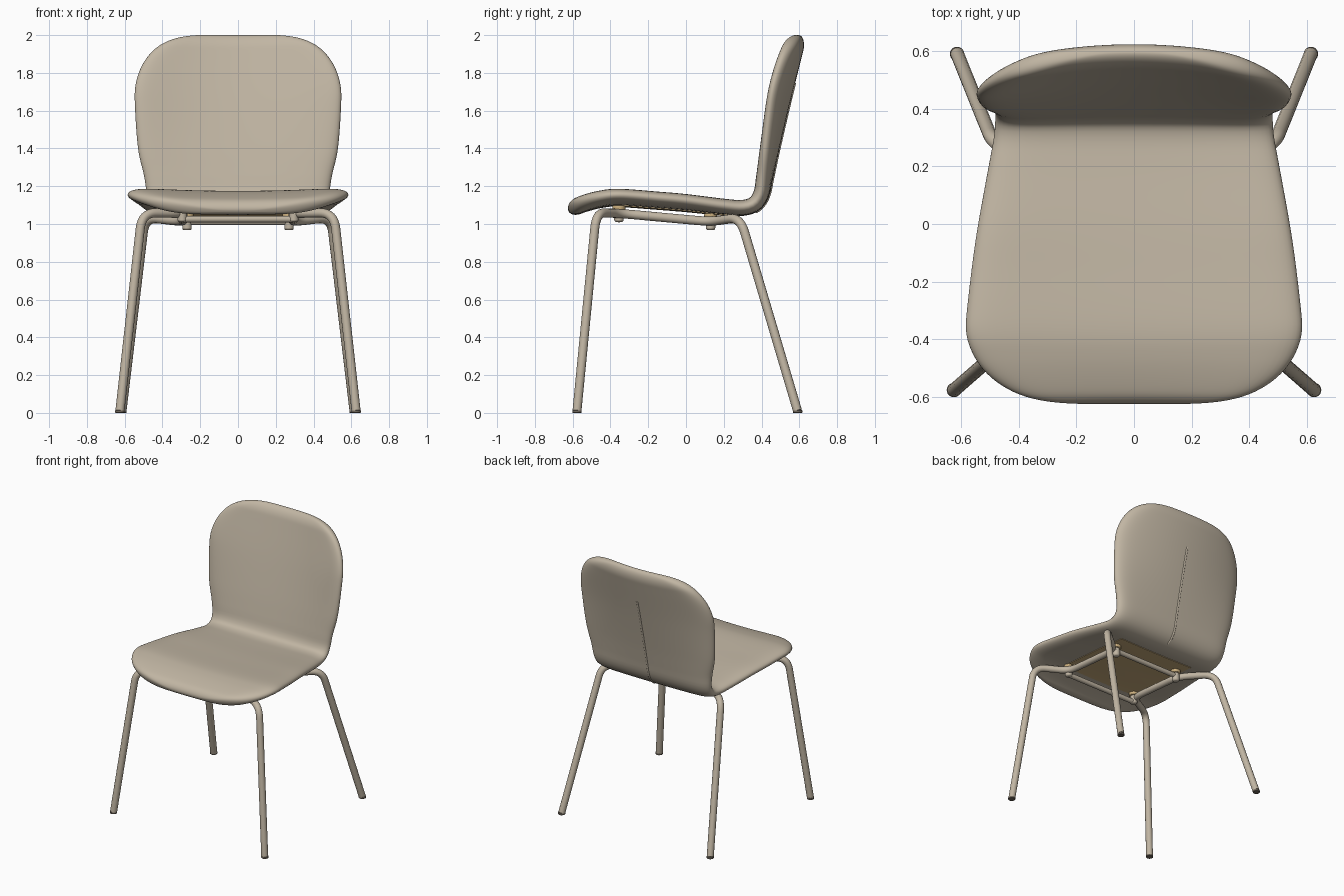
import bpy, bmesh, math
from mathutils import Vector

if "Cube" in bpy.data.objects:
    bpy.data.objects.remove(bpy.data.objects["Cube"])


def material(name, rgb):
    m = bpy.data.materials.new(name)
    m.diffuse_color = (*rgb, 1)
    m.use_nodes = True
    m.node_tree.nodes["Principled BSDF"].inputs["Base Color"].default_value = m.diffuse_color
    return m


BEIGE = material("warm beige", (0.535, 0.467, 0.368))
WOOD = material("tan wood", (0.60, 0.43, 0.21))
DARK = material("dark glide", (0.16, 0.135, 0.105))


def mesh_object(name, verts, faces, mat, angle=40):
    me = bpy.data.meshes.new(name)
    me.from_pydata(verts, [], faces)
    bm = bmesh.new()
    bm.from_mesh(me)
    bmesh.ops.recalc_face_normals(bm, faces=bm.faces)
    bm.to_mesh(me)
    bm.free()
    ob = bpy.data.objects.new(name, me)
    bpy.context.collection.objects.link(ob)
    me.materials.append(mat)
    finish(ob, angle)
    return ob


def finish(ob, angle=40):
    bpy.ops.object.select_all(action='DESELECT')
    ob.select_set(True)
    bpy.context.view_layer.objects.active = ob
    bpy.ops.object.shade_smooth_by_angle(angle=math.radians(angle))


def cylinder(name, x, y, z0, z1, r, mat, bevel=0.006):
    bpy.ops.mesh.primitive_cylinder_add(vertices=24, radius=r, depth=z1 - z0,
                                        location=(x, y, (z0 + z1) / 2))
    ob = bpy.context.object
    ob.name = name
    ob.data.materials.append(mat)
    b = ob.modifiers.new("bevel", 'BEVEL')
    b.width, b.segments = bevel, 3
    finish(ob)


def tube(name, pts, r, fillet=0.0):
    """Round bar along a path whose corners are rounded."""
    pts = [Vector(p) for p in pts]
    path = [pts[0]]
    for a, b, c in zip(pts, pts[1:], pts[2:]):
        if not fillet:
            path.append(b)
            continue
        p, q = b + (a - b).normalized() * fillet, b + (c - b).normalized() * fillet
        for k in range(9):
            t = k / 8
            path.append(p * (1 - t) ** 2 + b * 2 * t * (1 - t) + q * t * t)
    path.append(pts[-1])
    cu = bpy.data.curves.new(name, 'CURVE')
    cu.dimensions = '3D'
    cu.bevel_depth, cu.bevel_resolution, cu.use_fill_caps = r, 5, True
    sp = cu.splines.new('POLY')
    sp.points.add(len(path) - 1)
    for s, p in zip(sp.points, path):
        s.co = (*p, 1)
    ob = bpy.data.objects.new(name, cu)
    bpy.context.collection.objects.link(ob)
    cu.materials.append(BEIGE)
    bpy.ops.object.select_all(action='DESELECT')
    ob.select_set(True)
    bpy.context.view_layer.objects.active = ob
    bpy.ops.object.convert(target='MESH')
    finish(bpy.context.object)


# Shell centre line, front lip to top of back: y, z, half width, edge curl
PROFILE = [Vector(p) for p in [
    (-.622, 1.068, .587, .025), (-.55, 1.1, .587, .022), (-.45, 1.126, .587, .018),
    (-.35, 1.134, .585, .018), (-.15, 1.12, .563, .018), (0, 1.108, .541, .018),
    (.2, 1.088, .505, .012), (.3, 1.084, .487, .008), (.365, 1.105, .482, .008),
    (.402, 1.16, .484, .012), (.422, 1.25, .497, .022), (.454, 1.4, .53, .038),
    (.512, 1.65, .547, .065), (.567, 1.87, .545, .078), (.6, 2.0, .543, .085)]]
T = 0.041  # half thickness

# Smooth the centre line and measure its length
ext = [PROFILE[0] * 2 - PROFILE[1]] + PROFILE + [PROFILE[-1] * 2 - PROFILE[-2]]
line = []
for a, b, c, d in zip(ext, ext[1:], ext[2:], ext[3:]):
    for k in range(20):
        t = k / 20
        line.append(0.5 * (2 * b + (c - a) * t + (2 * a - 5 * b + 4 * c - d) * t * t
                           + (3 * b - a - 3 * c + d) * t ** 3))
line.append(PROFILE[-1])
arc = [0.0]
for a, b in zip(line, line[1:]):
    arc.append(arc[-1] + (b - a).xy.length)
S = arc[-1]


def along(s):
    i = 0
    while i < len(arc) - 2 and arc[i + 1] < s:
        i += 1
    return line[i].lerp(line[i + 1], (s - arc[i]) / (arc[i + 1] - arc[i]))


def shell_point(s, x, off):
    """Point at length s, side position x, offset off from the mid surface."""
    p = along(s)
    t = (along(min(s + .02, S)) - along(max(s - .02, 0))).xy.normalized()
    h = p[3] * (x / .55) ** 2 + off
    return (x, p[0] - t.y * h, p[1] + t.x * h)


def closing(d, length, power):
    return (1 - max(0, 1 - d / length) ** 2) ** (1 / power)


# Seat and back shell, lofted in one piece
ROWS, RING = 120, 72
verts, faces = [], []
for i in range(1, ROWS):
    s = S * (1 - math.cos(math.pi * i / ROWS)) / 2
    w = along(s)[2] * closing(s, .30, 3.4) * closing(S - s, .36, 3.9)
    th = T * closing(s, .06, 2) * closing(S - s, .08, 2)
    for j in range(RING):
        a = 2 * math.pi * j / RING
        u = math.cos(a)
        side = math.copysign(1, math.sin(a))
        verts.append(shell_point(s, w * u, side * th * math.sqrt(max(0, 1 - abs(u) ** 11))))
for i in range(ROWS - 2):
    for j in range(RING):
        k = (j + 1) % RING
        faces.append((i * RING + j, i * RING + k, (i + 1) * RING + k, (i + 1) * RING + j))
faces += [tuple(range(RING)), tuple(range((ROWS - 2) * RING, (ROWS - 1) * RING))]
mesh_object("seat_shell", verts, faces, BEIGE, 80)

# Wooden panel hugging the underside
s0 = next(a for a, p in zip(arc, line) if p[0] > -.38)
s1 = next(a for a, p in zip(arc, line) if p[0] > .24)
verts = [shell_point(s0 + (s1 - s0) * i / 10, -.315 + .105 * j, off)
         for off in (-T - .004, -T + .005) for i in range(11) for j in range(7)]
faces = []
for base in (0, 77):
    faces += [(base + i * 7 + j, base + i * 7 + j + 1, base + i * 7 + j + 8, base + i * 7 + j + 7)
              for i in range(10) for j in range(6)]
rim = ([j for j in range(7)] + [i * 7 + 6 for i in range(1, 11)]
       + [70 + j for j in range(5, -1, -1)] + [i * 7 for i in range(9, 0, -1)])
faces += [(a, b, b + 77, a + 77) for a, b in zip(rim, rim[1:] + rim[:1])]
mesh_object("underseat_panel", verts, faces, WOOD)

# Raised seam down the middle of the back
s0 = next(a for a, p in zip(arc, line) if p[0] > .35)
s1 = next(a for a, p in zip(arc, line) if p[1] > 1.75)
tube("back_seam", [shell_point(s0 + (s1 - s0) * k / 40, 0, -T + .003) for k in range(41)], .008)

# Each side: one bent tube makes the front leg, side rail and back leg
for sx, side in ((1, "right"), (-1, "left")):
    tube(side + "_leg_frame",
         [(sx * .625, -.577, .012), (sx * .508, -.475, 1.06), (sx * .29, -.35, 1.056),
          (sx * .29, .13, 1.012), (sx * .492, .287, 1.035), (sx * .614, .59, .012)],
         .024, .085)
    for end, x, y in (("front", .626, -.577), ("back", .615, .591)):
        cylinder(f"{side}_{end}_glide", sx * x, y, 0, .014, .025, DARK, .003)
    # Clamps and wooden pads where the crossbars meet the rails
    for end, x, y, z in (("front", .295, -.355, 1.01), ("back", .27, .13, .967)):
        cylinder(f"{side}_{end}_clamp", sx * x, y, z, z + .065, .025, BEIGE, .012)
        cylinder(f"{side}_{end}_pad", sx * x, y, z + .064, z + .088, .034, WOOD)

# Crossbars under the seat
tube("front_crossbar", [(-.29, -.355, 1.026), (.29, -.355, 1.026)], .018)
tube("back_crossbar", [(-.29, .13, 1.012), (.29, .13, 1.012)], .018)
